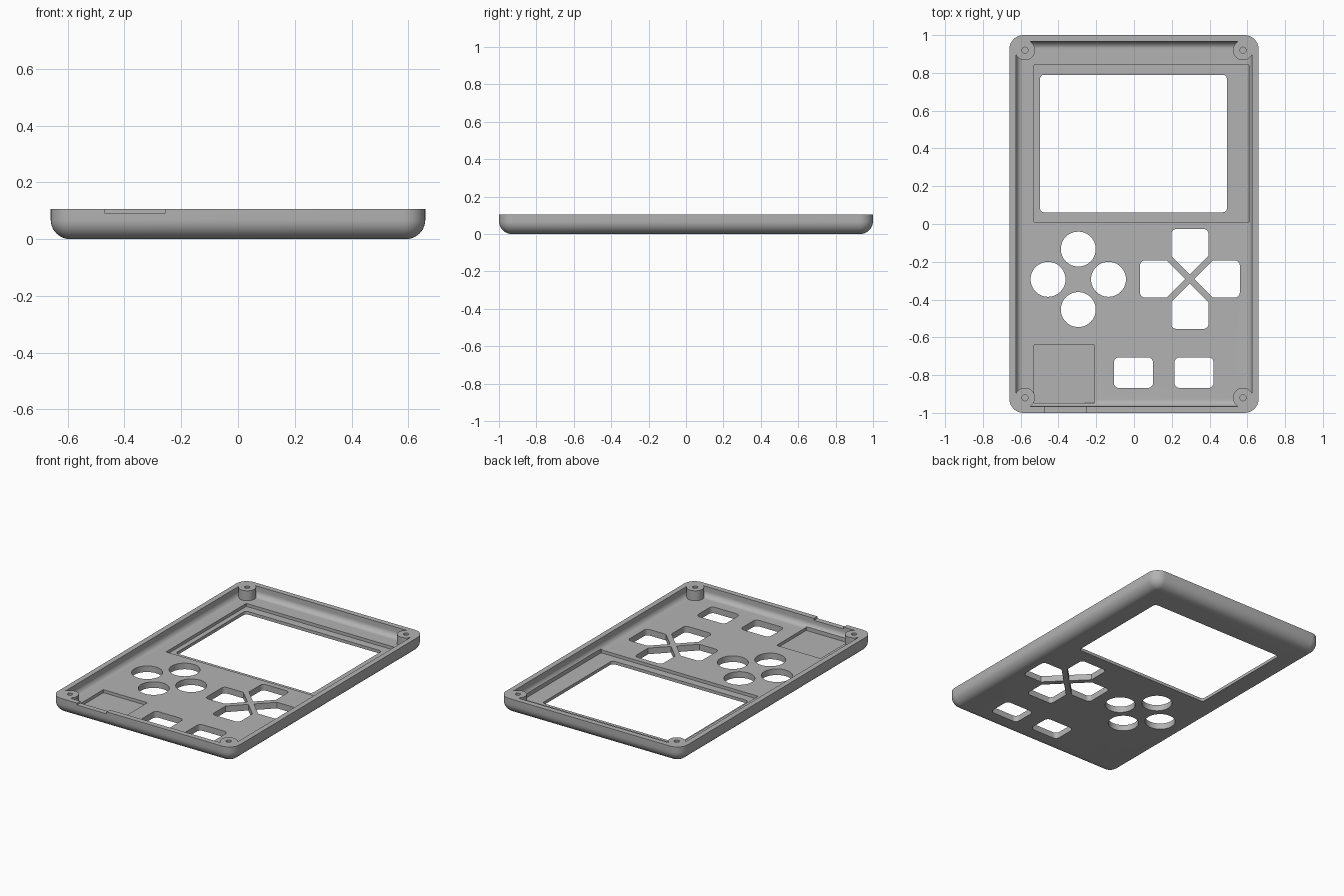
import bpy, bmesh
from math import sin, cos, pi
from mathutils import Vector

cube = bpy.data.objects.get("Cube")
if cube:
    bpy.data.objects.remove(cube)

grey = bpy.data.materials.new("plain grey")
grey.use_nodes = True
colour = (0.45, 0.45, 0.45, 1)
grey.diffuse_color = colour
grey.node_tree.nodes["Principled BSDF"].inputs["Base Color"].default_value = colour

TOP, FLOOR, RECESS = 0.105, 0.04, 0.02


def rounded_rect(x0, x1, y0, y1, r, n=8):
    corners = [(x1 - r, y1 - r), (x0 + r, y1 - r), (x0 + r, y0 + r), (x1 - r, y0 + r)]
    return [(cx + r * cos((q + i / n) * pi / 2), cy + r * sin((q + i / n) * pi / 2))
            for q, (cx, cy) in enumerate(corners) for i in range(n + 1)]


def circle(x, y, r, n=48):
    return [(x + r * cos(2 * pi * i / n), y + r * sin(2 * pi * i / n)) for i in range(n)]


def loft(bm, rings):
    """Closed solid through (outline, height) rings, from bottom to top."""
    loops = [[bm.verts.new((x, y, z)) for x, y in outline] for outline, z in rings]
    for a, b in zip(loops, loops[1:]):
        for i in range(len(a)):
            j = (i + 1) % len(a)
            bm.faces.new((a[i], a[j], b[j], b[i]))
    bm.faces.new(loops[0][::-1])
    bm.faces.new(loops[-1])


def solid(name, *parts):
    bm = bmesh.new()
    for rings in parts:
        loft(bm, rings)
    bmesh.ops.recalc_face_normals(bm, faces=bm.faces)
    mesh = bpy.data.meshes.new(name)
    bm.to_mesh(mesh)
    bm.free()
    mesh.materials.append(grey)
    ob = bpy.data.objects.new(name, mesh)
    bpy.context.collection.objects.link(ob)
    return ob


def prism(outline, z0, z1):
    return [(outline, z0), (outline, z1)]


def tray(hx, hy, corner, fillet, z0, z1, n=10):
    """Rounded box with a filleted lower edge."""
    rings = []
    for i in range(n + 1):
        a = i / n * pi / 2
        d = fillet * (1 - sin(a))
        rings.append((rounded_rect(d - hx, hx - d, d - hy, hy - d, corner - d),
                      z0 + fillet * (1 - cos(a))))
    return rings + [(rings[-1][0], z1)]


def cut(target, cutter):
    mod = target.modifiers.new("cut", "BOOLEAN")
    mod.operation, mod.solver, mod.object = "DIFFERENCE", "EXACT", cutter
    bpy.context.view_layer.objects.active = target
    bpy.ops.object.modifier_apply(modifier=mod.name)
    bpy.data.objects.remove(cutter)


def dpad_arm(turns, cx=0.296, cy=-0.291, half=0.098, reach=0.264, tip=0.024, r=0.025):
    """Rounded arm ending in a right-angled point towards the pad centre."""
    pts = rounded_rect(-half, half, tip + half, reach, r)[:18]
    pts += [(-half, tip + half), (0, tip), (half, tip + half)]
    for _ in range(turns):
        pts = [(-y, x) for x, y in pts]
    return [(x + cx, y + cy) for x, y in pts]


# Outer shell
shell = solid("case_shell", tray(0.66, 1.0, 0.075, 0.068, 0, TOP))

# Hollow inside, leaving the four corner screw posts standing
posts = [(sx * 0.577, sy * 0.92) for sx in (-1, 1) for sy in (-1, 1)]
cavity = solid("cavity_cutter", tray(0.625, 0.965, 0.04, 0.036, FLOOR, 0.2))
cut(cavity, solid("post_cutter", *[prism(circle(x, y, 0.053), 0, 0.3) for x, y in posts]))
cut(shell, cavity)

# Screen and port recesses, notch in the front rim, screw holes
cut(shell, solid("recess_cutter",
                 prism(rounded_rect(-0.53, 0.61, 0.01, 0.843, 0.002, 1), RECESS, 0.09),
                 prism(rounded_rect(-0.53, -0.21, -0.948, -0.64, 0.002, 1), RECESS, 0.09),
                 prism(rounded_rect(-0.47, -0.255, -1.1, -0.95, 0.002, 1), 0.092, 0.2),
                 *[prism(circle(x, y, 0.016, 24), 0.03, 0.2) for x, y in posts]))

# Screen window and button openings
buttons = [(-0.295 + dx, -0.293 + dy) for dx, dy in ((0.16, 0), (-0.16, 0), (0, 0.16), (0, -0.16))]
openings = [rounded_rect(-0.498, 0.492, 0.062, 0.79, 0.022)]
openings += [circle(x, y, 0.0925) for x, y in buttons]
openings += [dpad_arm(t) for t in range(4)]
openings += [rounded_rect(x, x + 0.208, -0.868, -0.706, 0.028) for x in (-0.107, 0.214)]
cut(shell, solid("opening_cutter", *[prism(o, -0.1, 0.08) for o in openings]))

# Smooth fillets, sharp edges
bpy.ops.object.select_all(action="DESELECT")
shell.select_set(True)
bpy.context.view_layer.objects.active = shell
bpy.ops.object.shade_smooth_by_angle(angle=0.5)
